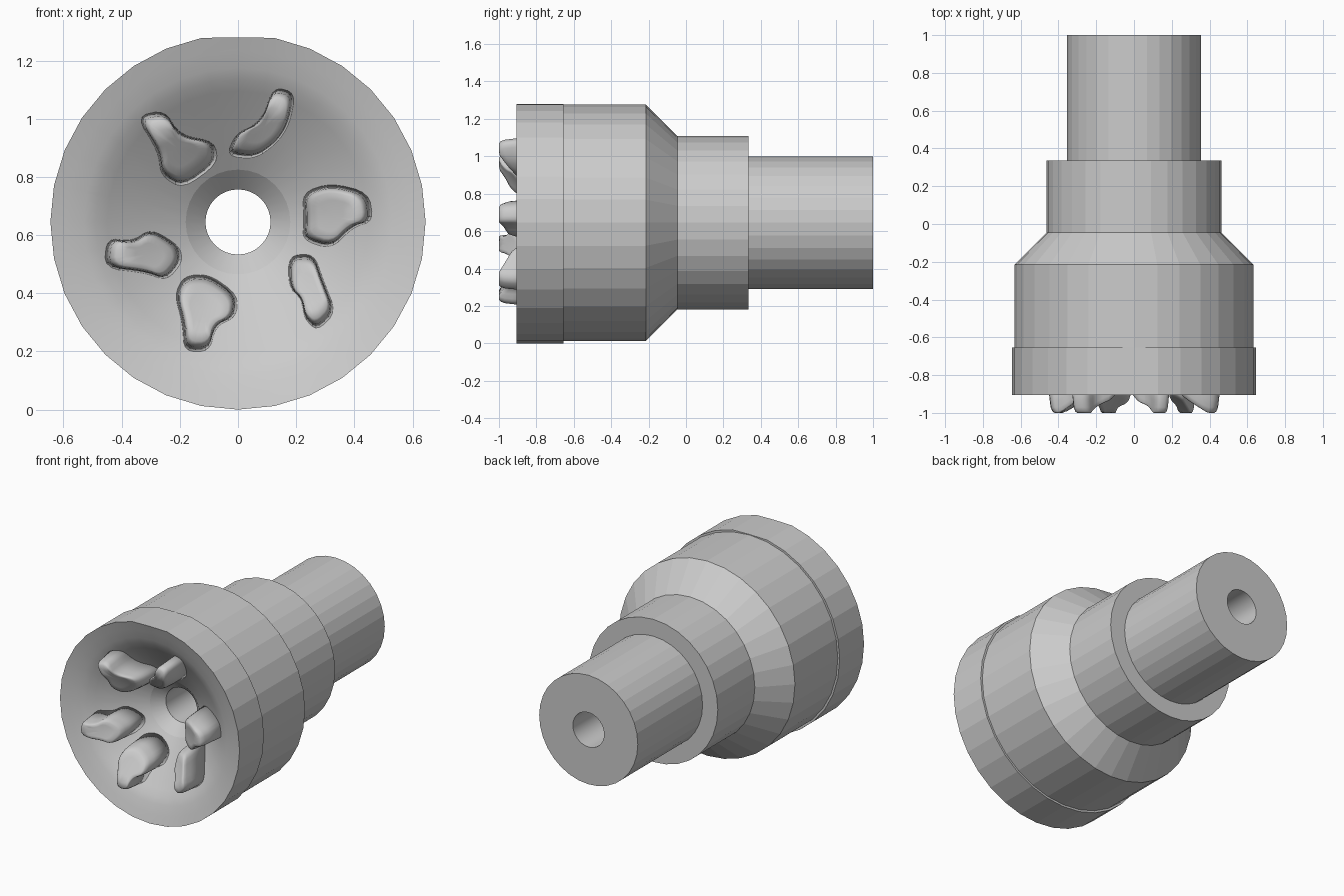
import bpy, bmesh, math

if "Cube" in bpy.data.objects:
    bpy.data.objects.remove(bpy.data.objects["Cube"])

CZ = 0.645      # height of the turning axis
SEG = 32


def finish(name, bm):
    bmesh.ops.recalc_face_normals(bm, faces=bm.faces)
    me = bpy.data.meshes.new(name)
    bm.to_mesh(me)
    bm.free()
    ob = bpy.data.objects.new(name, me)
    bpy.context.collection.objects.link(ob)
    return ob


# Turned body: (radius, y), from the front rim back along the outside,
# then forward through the bore and out over the dished face
outer = [(0.645, -0.905), (0.645, -0.655), (0.632, -0.655), (0.632, -0.215),
         (0.463, -0.045), (0.463, 0.335), (0.354, 0.335), (0.354, 1.0)]
dish = [(0.112, 1.0), (0.112, -0.58), (0.18, -0.645), (0.33, -0.742), (0.45, -0.822),
        (0.49, -0.85), (0.53, -0.868), (0.59, -0.888)]
profile = outer + dish
bm = bmesh.new()
rings = []
for r, y in profile:
    ring = []
    for i in range(SEG):
        a = 2 * math.pi * i / SEG
        z = min(CZ + r * math.cos(a), 1.28)      # small flat on top of the rim
        ring.append(bm.verts.new((r * math.sin(a), y, z)))
    rings.append(ring)
n = len(rings)
for k in range(n):
    a, b = rings[k], rings[(k + 1) % n]
    for i in range(SEG):
        j = (i + 1) % SEG
        f = bm.faces.new((a[i], a[j], b[j], b[i]))
        f.smooth = k >= len(outer)               # only the bore and dish are smooth
finish_body = finish("turned_body", bm)
# Keep the bore mouth and back edge crisp
for e in finish_body.data.edges:
    v1, v2 = (finish_body.data.vertices[i].co for i in e.vertices)
    if abs(v1.y - v2.y) < 1e-5 and any(abs(v1.y - y) < 1e-4 for y in (1.0, -0.58, -0.645, -0.905)):
        e.use_edge_sharp = True


# Gripping teeth: front outlines as (x, z)
teeth = [
    [(-0.34, 1.0), (-0.25, 1.02), (-0.2, 0.94), (-0.09, 0.92), (-0.08, 0.85),
     (-0.19, 0.77), (-0.26, 0.81), (-0.27, 0.89)],
    [(0.12, 1.1), (0.19, 1.08), (0.17, 0.98), (0.13, 0.92), (0.06, 0.87),
     (-0.03, 0.88), (0.0, 0.95), (0.08, 0.99)],
    [(0.23, 0.74), (0.32, 0.77), (0.44, 0.74), (0.455, 0.65), (0.39, 0.63),
     (0.32, 0.56), (0.23, 0.59), (0.235, 0.65)],
    [(0.18, 0.52), (0.26, 0.525), (0.29, 0.44), (0.33, 0.34), (0.27, 0.28),
     (0.23, 0.32), (0.22, 0.38), (0.18, 0.42)],
    [(-0.18, 0.45), (-0.1, 0.455), (-0.01, 0.39), (-0.015, 0.32), (-0.08, 0.29),
     (-0.1, 0.21), (-0.18, 0.21), (-0.185, 0.3), (-0.21, 0.39)],
    [(-0.44, 0.585), (-0.36, 0.575), (-0.3, 0.615), (-0.21, 0.56), (-0.2, 0.51),
     (-0.25, 0.45), (-0.32, 0.475), (-0.45, 0.49)],
]


def rounded(pts):
    for _ in range(2):
        out = []
        for (ax, az), (bx, bz) in zip(pts, pts[1:] + pts[:1]):
            out += [(ax * .78 + bx * .22, az * .78 + bz * .22),
                    (ax * .22 + bx * .78, az * .22 + bz * .78)]
        pts = out
    return pts


def bowl_y(r):
    return -0.84 + (0.48 - r) * 0.66


def cap_y(r):
    # flat outer crest falling away towards the axis
    return -1.0 + max(0.0, 0.40 - r) * 0.68


for t, outline in enumerate(teeth):
    pts = rounded(outline)
    cx = sum(p[0] for p in pts) / len(pts)
    cz = sum(p[1] for p in pts) / len(pts)
    bm = bmesh.new()
    rings = []
    # (scale, drop below the crest); None sinks the ring into the dish
    for s, drop in [(1.1, None), (1.0, 0.07), (0.96, 0.03), (0.89, 0.008),
                    (0.8, 0.0), (0.55, 0.0), (0.28, 0.0)]:
        ring = []
        for px, pz in pts:
            x, z = cx + (px - cx) * s, cz + (pz - cz) * s
            r = math.hypot(x, z - CZ)
            y = bowl_y(r) + 0.02 if drop is None else cap_y(r) + drop
            ring.append(bm.verts.new((x, y, z)))
        rings.append(ring)
    m = len(pts)
    for a, b in zip(rings, rings[1:]):
        for i in range(m):
            j = (i + 1) % m
            bm.faces.new((a[i], a[j], b[j], b[i]))
    tip = bm.verts.new((cx, cap_y(math.hypot(cx, cz - CZ)), cz))
    for i in range(m):
        bm.faces.new((rings[-1][i], rings[-1][(i + 1) % m], tip))
    bm.faces.new(rings[0])
    for f in bm.faces:
        f.smooth = True
    finish("grip_tooth_%d" % (t + 1), bm)
